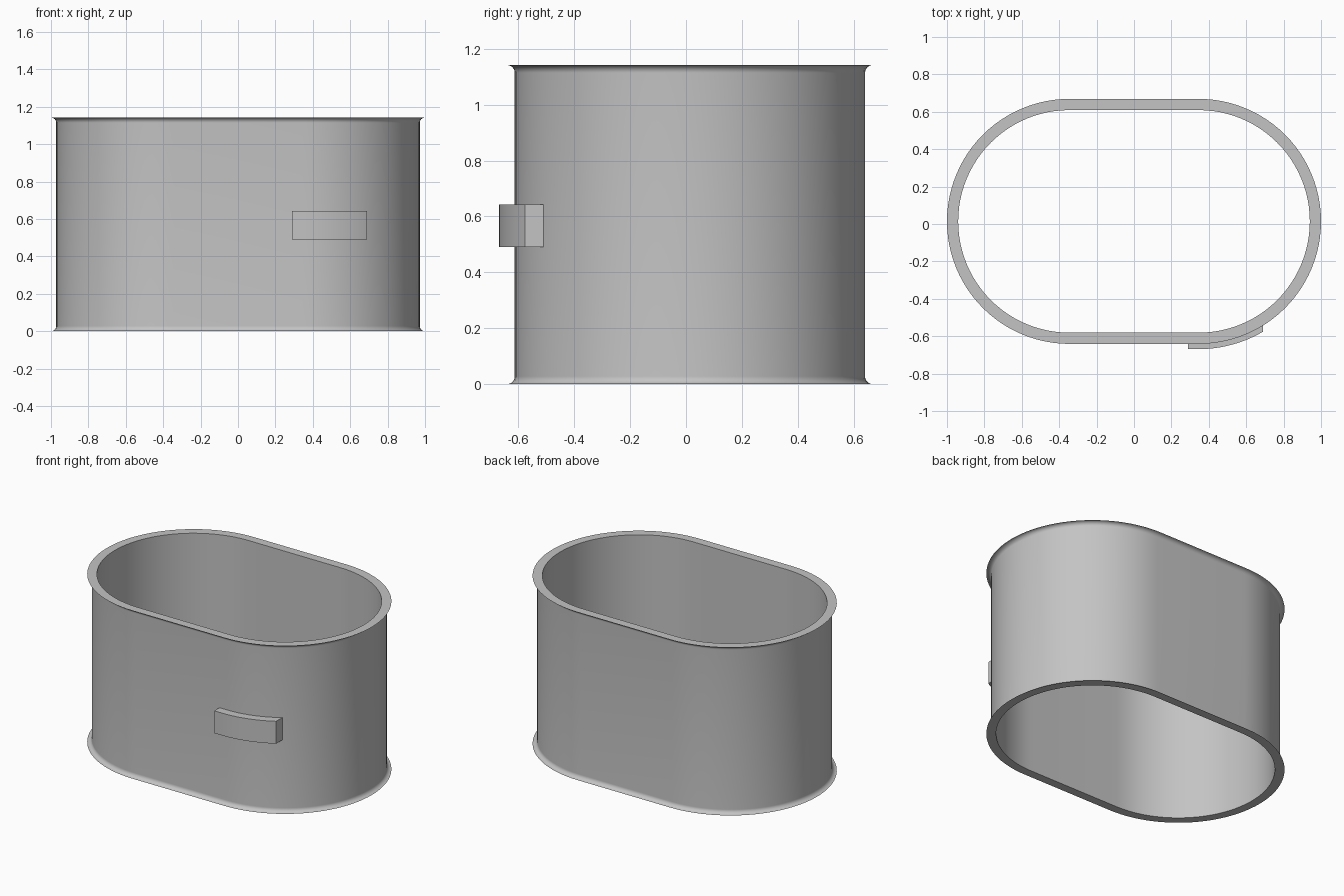
import bpy, bmesh, math

cube = bpy.data.objects.get("Cube")
if cube:
    bpy.data.objects.remove(cube)

HEIGHT = 1.142
HALF_STRAIGHT = 0.345   # half length of the straight sides
CENTRE_Y = 0.014
INNER, WALL, RIM = 0.595, 0.627, 0.655
ARC_STEPS = 48
FILLET_STEPS = 10

grey = bpy.data.materials.new("plain grey")
grey.use_nodes = True
colour = (0.55, 0.55, 0.55, 1)
grey.diffuse_color = colour
grey.node_tree.nodes["Principled BSDF"].inputs["Base Color"].default_value = colour


def stadium(radius):
    """Closed outline: two half circles joined by straight sides."""
    pts = []
    for side in (1, -1):
        for i in range(ARC_STEPS + 1):
            a = math.pi * (i / ARC_STEPS - 0.5)
            pts.append((side * (HALF_STRAIGHT + radius * math.cos(a)),
                        CENTRE_Y + side * radius * math.sin(a)))
    return pts


def finish(name, bm):
    bmesh.ops.recalc_face_normals(bm, faces=bm.faces)
    mesh = bpy.data.meshes.new(name)
    bm.to_mesh(mesh)
    bm.free()
    mesh.materials.append(grey)
    obj = bpy.data.objects.new(name, mesh)
    bpy.context.collection.objects.link(obj)
    bpy.ops.object.select_all(action='DESELECT')
    obj.select_set(True)
    bpy.context.view_layer.objects.active = obj
    bpy.ops.object.shade_smooth_by_angle(angle=math.radians(30))


# Sleeve: wall section with a concave flare at both ends, swept round the outline
flare = RIM - WALL
lower = []
for i in range(FILLET_STEPS + 1):
    a = math.pi / 2 * i / FILLET_STEPS
    lower.append((RIM - flare * math.sin(a), flare * (1 - math.cos(a))))
upper = [(r, HEIGHT - z) for r, z in reversed(lower)]
section = [(INNER, 0)] + lower + upper + [(INNER, HEIGHT)]

bm = bmesh.new()
rings = [[bm.verts.new((x, y, z)) for x, y in stadium(r)] for r, z in section]
for k, ring in enumerate(rings):
    following = rings[(k + 1) % len(rings)]
    for i in range(len(ring)):
        j = (i + 1) % len(ring)
        bm.faces.new((ring[i], ring[j], following[j], following[i]))
finish("flared_sleeve", bm)

# Raised pad: follows the front wall and its rounded corner, ends cut square to x
X_START, X_END = 0.29, 0.69
Z_LOW, Z_HIGH = 0.49, 0.642
PAD_OUTER = RIM + flare
PAD_INNER = WALL - 0.005
STEPS = 24


def front_y(x, radius):
    dx = max(0, x - HALF_STRAIGHT)
    return CENTRE_Y - math.sqrt(radius ** 2 - dx ** 2)


bm = bmesh.new()
xs = [X_START] + [HALF_STRAIGHT + (X_END - HALF_STRAIGHT) * i / STEPS
                  for i in range(STEPS + 1)]
loops = [[bm.verts.new((x, front_y(x, r), z))
          for r, z in ((PAD_INNER, Z_LOW), (PAD_OUTER, Z_LOW),
                       (PAD_OUTER, Z_HIGH), (PAD_INNER, Z_HIGH))] for x in xs]
for a, b in zip(loops, loops[1:]):
    for i in range(4):
        j = (i + 1) % 4
        bm.faces.new((a[i], a[j], b[j], b[i]))
bm.faces.new(loops[0])
bm.faces.new(loops[-1])
finish("raised_pad", bm)
